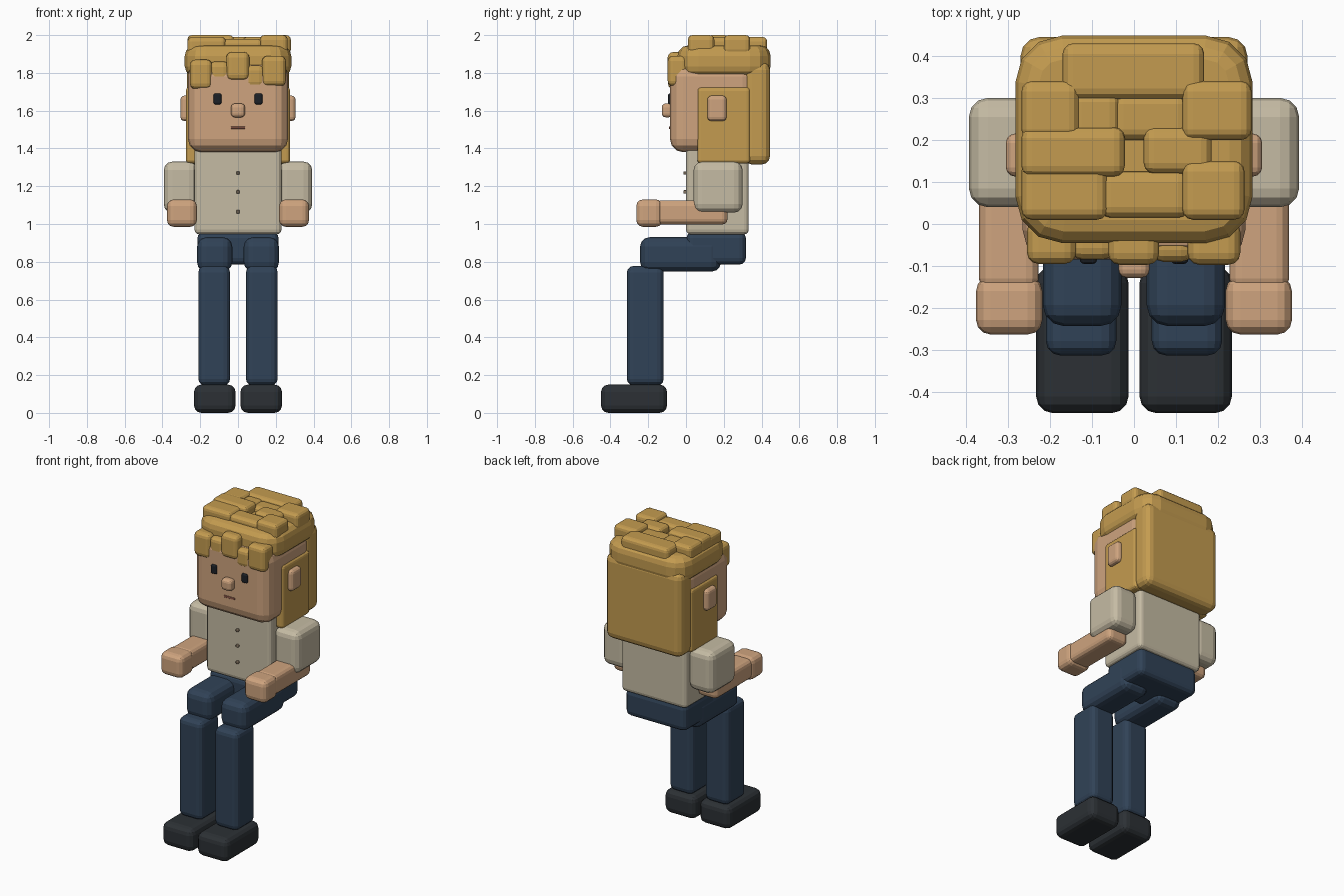
import bpy, bmesh
from mathutils import Vector


def material(name, r, g, b):
    m = bpy.data.materials.new(name)
    m.diffuse_color = (r, g, b, 1)
    return m


SKIN = material("skin", 0.62, 0.37, 0.21)
HAIR = material("hair", 0.55, 0.33, 0.08)
SHIRT = material("shirt", 0.56, 0.50, 0.37)
JEANS = material("jeans", 0.03, 0.055, 0.095)
SHOE = material("shoe", 0.025, 0.03, 0.035)
DARK = material("eye", 0.012, 0.015, 0.02)
LIP = material("lip", 0.32, 0.12, 0.08)
BUTTON = material("button", 0.25, 0.19, 0.13)


def block(name, mat, x, y, z, r=0.03, corner=None):
    """Rounded block from axis ranges; corner = larger radius for upright edges."""
    bm = bmesh.new()
    bmesh.ops.create_cube(bm, size=1)
    size = Vector((x[1] - x[0], y[1] - y[0], z[1] - z[0]))
    mid = Vector((x[0] + x[1], y[0] + y[1], z[0] + z[1])) / 2
    bmesh.ops.scale(bm, vec=size, verts=bm.verts)
    edges = list(bm.edges)
    if corner:
        upright = [e for e in edges if abs(e.verts[0].co.z - e.verts[1].co.z) > 1e-4]
        bmesh.ops.bevel(bm, geom=upright, offset=corner, segments=3, profile=0.5, affect='EDGES')
        edges = [e for e in bm.edges if abs(e.verts[0].co.z - e.verts[1].co.z) < 1e-4]
    if r:
        bmesh.ops.bevel(bm, geom=edges, offset=r, segments=3, profile=0.5, affect='EDGES')
    bmesh.ops.recalc_face_normals(bm, faces=bm.faces)
    mesh = bpy.data.meshes.new(name)
    bm.to_mesh(mesh)
    bm.free()
    mesh.materials.append(mat)
    ob = bpy.data.objects.new(name, mesh)
    ob.location = mid
    bpy.context.collection.objects.link(ob)
    return ob


def pair(name, mat, x, y, z, r=0.03):
    """Left and right copies mirrored across x = 0."""
    block("right_" + name, mat, x, y, z, r)
    block("left_" + name, mat, (-x[1], -x[0]), y, z, r)


# Legs and feet
pair("shoe", SHOE, (0.013, 0.233), (-0.45, -0.10), (0, 0.15), 0.04)
pair("shin", JEANS, (0.042, 0.21), (-0.313, -0.118), (0.145, 0.778), 0.035)
pair("thigh", JEANS, (0.03, 0.217), (-0.243, 0.185), (0.748, 0.93), 0.05)

# Body
block("pelvis", JEANS, (-0.215, 0.215), (0.003, 0.317), (0.785, 0.96), 0.035)
block("torso", SHIRT, (-0.23, 0.23), (0.0, 0.332), (0.945, 1.42), 0.025)
for z in (1.065, 1.17, 1.27):
    block("button", BUTTON, (-0.009, 0.009), (-0.014, 0.01), (z - 0.009, z + 0.009), 0.005)

# Arms held forward
pair("sleeve", SHIRT, (0.215, 0.393), (0.04, 0.30), (1.06, 1.33), 0.045)
pair("forearm", SKIN, (0.227, 0.369), (-0.16, 0.22), (0.997, 1.125), 0.03)
pair("hand", SKIN, (0.218, 0.376), (-0.263, -0.125), (0.985, 1.13), 0.035)

# Head and face
block("head", SKIN, (-0.265, 0.265), (-0.085, 0.37), (1.38, 1.85), 0.07)
pair("ear", SKIN, (0.24, 0.305), (0.113, 0.215), (1.545, 1.68), 0.022)
pair("eye", DARK, (0.088, 0.129), (-0.095, -0.07), (1.633, 1.692), 0.01)
block("nose", SKIN, (-0.037, 0.037), (-0.128, -0.07), (1.565, 1.638), 0.02)
block("mouth", LIP, (-0.038, 0.038), (-0.09, -0.07), (1.503, 1.516), 0.003)

# Main hair masses
block("hair_back", HAIR, (-0.27, 0.27), (0.305, 0.445), (1.315, 1.86), 0.045)
pair("hair_side", HAIR, (0.20, 0.276), (0.06, 0.34), (1.32, 1.725), 0.02)
block("hair_cap", HAIR, (-0.282, 0.282), (-0.045, 0.448), (1.78, 1.945), 0.055, 0.11)

# Fringe: x range, bottom, top, front
for x0, x1, z0, z1, y0 in (
        (-0.255, -0.137, 1.715, 1.87, -0.095), (-0.15, -0.048, 1.735, 1.86, -0.085),
        (-0.062, 0.06, 1.76, 1.91, -0.097), (0.042, 0.14, 1.725, 1.84, -0.09),
        (0.127, 0.253, 1.73, 1.89, -0.097)):
    block("fringe_lock", HAIR, (x0, x1), (y0, 0.01), (z0, z1), 0.028)

# Crown tufts: x range, y range, top
for x0, x1, y0, y1, top in (
        (-0.17, 0.167, 0.297, 0.43, 1.99), (0.115, 0.28, 0.20, 0.34, 2.0),
        (-0.268, -0.13, 0.20, 0.34, 1.995), (-0.15, -0.033, 0.18, 0.315, 1.98),
        (-0.05, 0.13, 0.20, 0.31, 1.975), (-0.268, -0.022, 0.113, 0.23, 2.0),
        (0.023, 0.185, 0.12, 0.23, 1.99), (0.115, 0.263, 0.01, 0.15, 2.0),
        (-0.268, -0.063, 0.01, 0.15, 1.99), (-0.08, 0.13, 0.015, 0.125, 1.98)):
    block("crown_tuft", HAIR, (x0, x1), (y0, y1), (1.90, top), 0.025)
